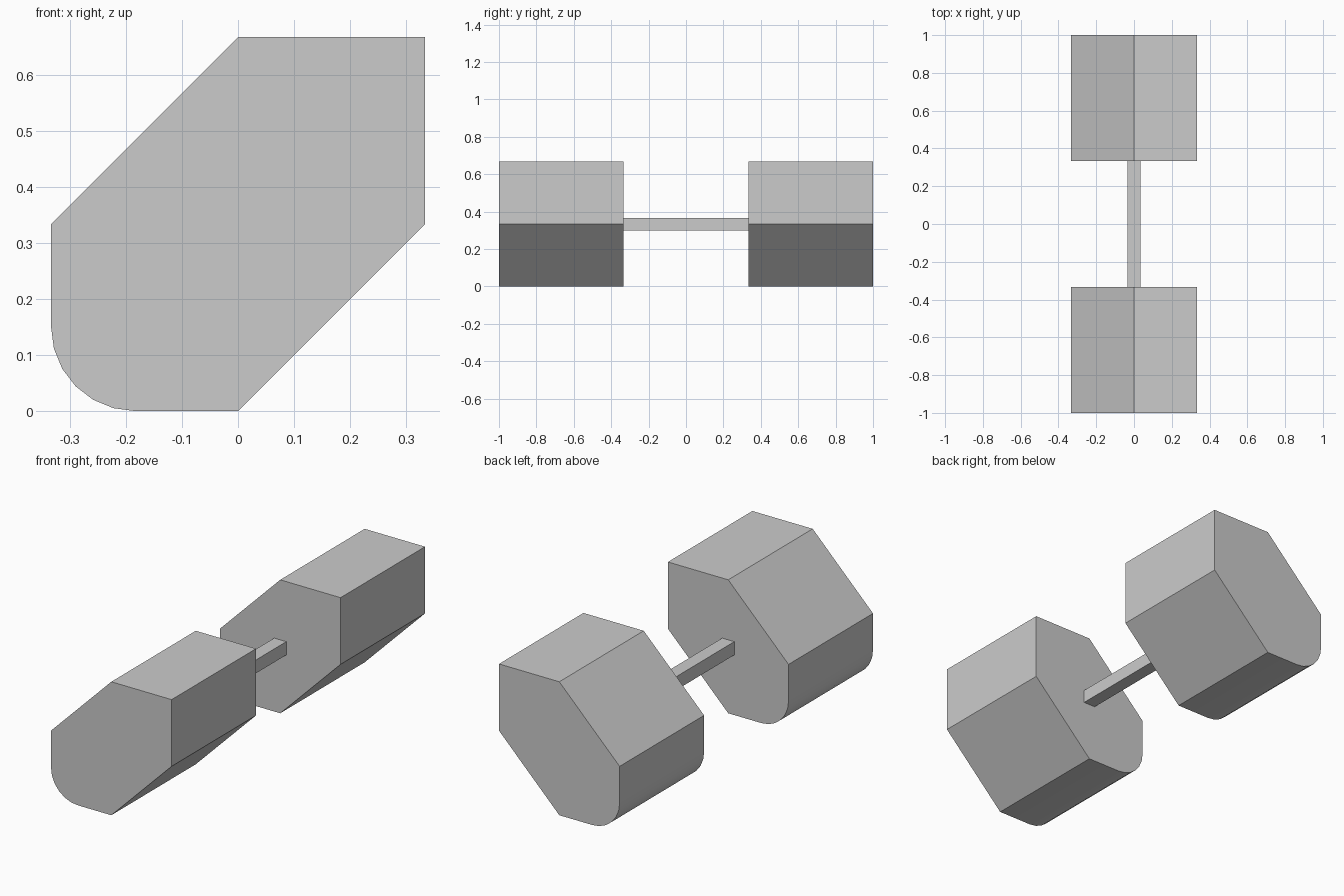
import bpy
import bmesh
from math import cos, sin, pi

cube = bpy.data.objects.get("Cube")
if cube:
    bpy.data.objects.remove(cube, do_unlink=True)

THIRD = 1 / 3       # weight half-width, also half the grip length
ROUND = 0.15        # radius of the rounded lower corner
STEPS = 6

grey = bpy.data.materials.new("plain_grey")
grey.use_nodes = True
colour = (0.6, 0.6, 0.6, 1)
grey.diffuse_color = colour
grey.node_tree.nodes["Principled BSDF"].inputs["Base Color"].default_value = colour


def prism(name, profile, y_start, y_end):
    """Extrude an (x, z) profile along y."""
    bm = bmesh.new()
    face = bm.faces.new([bm.verts.new((x, y_start, z)) for x, z in profile])
    result = bmesh.ops.extrude_face_region(bm, geom=[face])
    moved = [v for v in result["geom"] if isinstance(v, bmesh.types.BMVert)]
    bmesh.ops.translate(bm, verts=moved, vec=(0, y_end - y_start, 0))
    bmesh.ops.recalc_face_normals(bm, faces=bm.faces)
    mesh = bpy.data.meshes.new(name)
    bm.to_mesh(mesh)
    bm.free()
    mesh.materials.append(grey)
    obj = bpy.data.objects.new(name, mesh)
    bpy.context.collection.objects.link(obj)
    return obj


# Skewed six-sided weight profile with one rounded corner
weight_profile = [(0, 2 * THIRD), (THIRD, 2 * THIRD), (THIRD, THIRD), (0, 0)]
for i in range(STEPS + 1):
    a = 1.5 * pi - i * pi / 2 / STEPS
    weight_profile.append((-THIRD + ROUND + ROUND * cos(a), ROUND + ROUND * sin(a)))
weight_profile.append((-THIRD, THIRD))

# Weights at both ends
for name, side in (("front_weight", -1), ("back_weight", 1)):
    weight = prism(name, weight_profile, side * THIRD, side)
    bpy.ops.object.select_all(action="DESELECT")
    weight.select_set(True)
    bpy.context.view_layer.objects.active = weight
    bpy.ops.object.shade_smooth_by_angle()

# Square grip between the weights
h = THIRD / 10
grip_profile = [(-h, THIRD - h), (h, THIRD - h), (h, THIRD + h), (-h, THIRD + h)]
prism("grip", grip_profile, -THIRD, THIRD)
